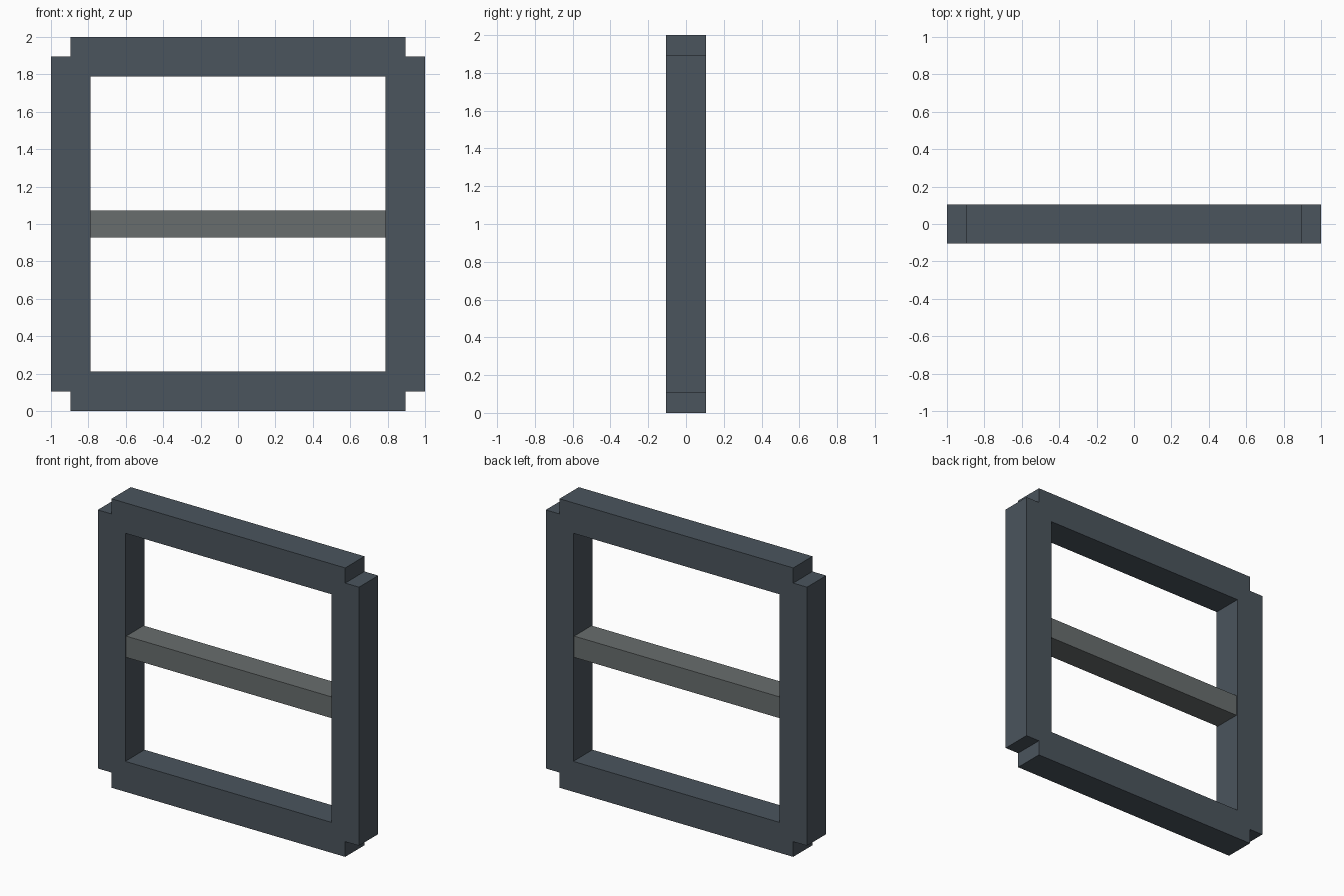
import bpy

if "Cube" in bpy.data.objects:
    bpy.data.objects.remove(bpy.data.objects["Cube"])


def material(name, color):
    mat = bpy.data.materials.new(name)
    mat.diffuse_color = (*color, 1)
    mat.use_nodes = True
    mat.node_tree.nodes["Principled BSDF"].inputs["Base Color"].default_value = mat.diffuse_color
    return mat


def beam(name, center, size, mat):
    bpy.ops.mesh.primitive_cube_add(size=1, location=center)
    ob = bpy.context.object
    ob.name = name
    ob.scale = size
    bpy.ops.object.transform_apply(location=False, rotation=False, scale=True)
    ob.data.materials.append(mat)
    return ob


frame_mat = material("dark_frame", (0.07, 0.09, 0.11))
bar_mat = material("grey_bar", (0.14, 0.155, 0.155))

T = 0.2105          # frame beam thickness
L = 2 - T           # frame beam length, leaving notched corners
C = L / 2           # beam centre offset

# Side posts
for side, x in (("left", -C), ("right", C)):
    beam(f"{side}_post", (x, 0, 1), (T, T, L), frame_mat)

# Top and bottom rails
for level, z in (("bottom", 1 - C), ("top", 1 + C)):
    beam(f"{level}_rail", (0, 0, z), (L, T, T), frame_mat)

# Slimmer crossbar, its ends set into the posts
beam("middle_crossbar", (0, 0, 1), (L, 0.19, 0.147), bar_mat)
